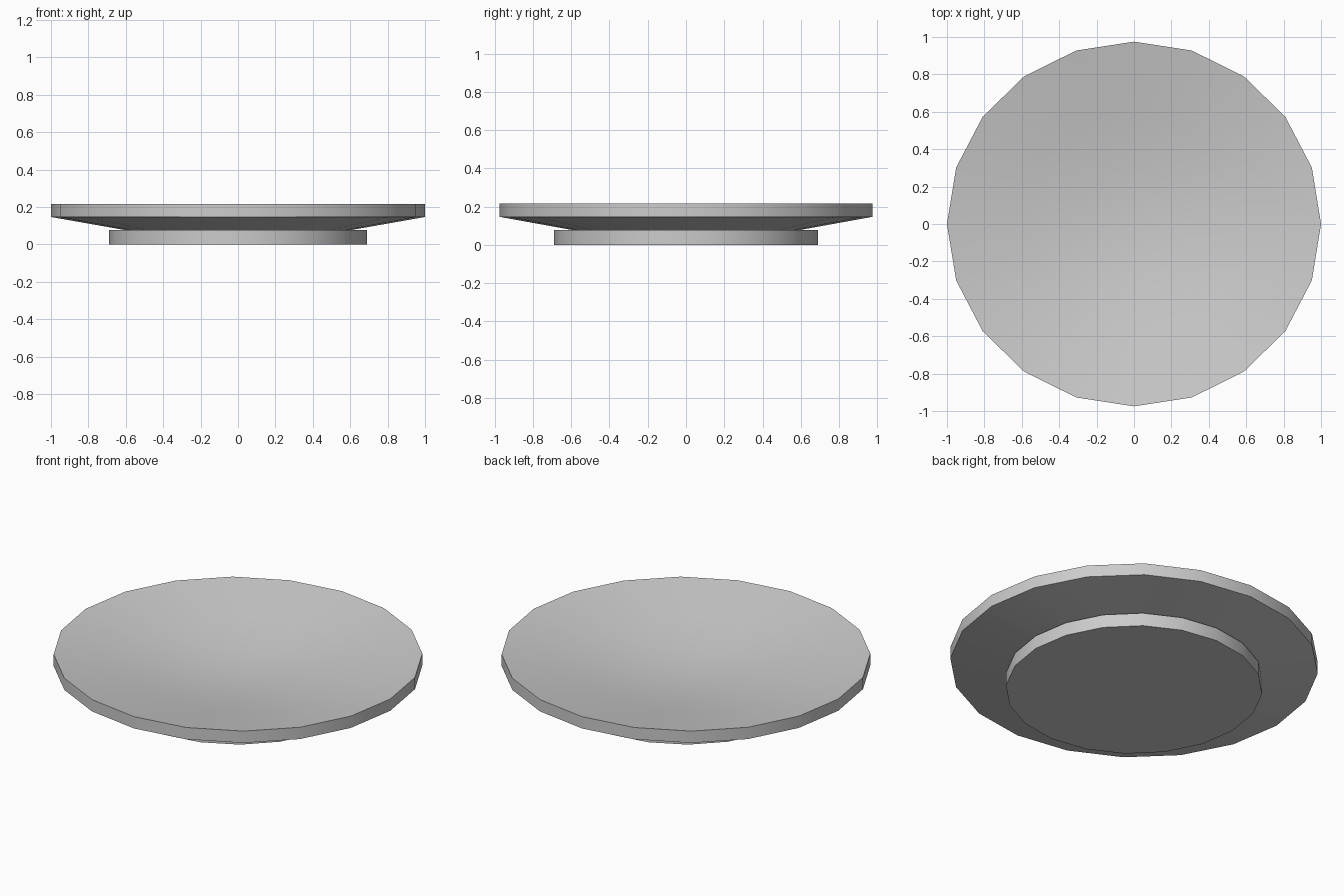
import bpy, bmesh, math

if "Cube" in bpy.data.objects:
    bpy.data.objects.remove(bpy.data.objects["Cube"])

SIDES = 20


def lathe(name, profile, y_scale=1.0):
    """Revolve (radius, z) points that start and end on the axis."""
    bm = bmesh.new()
    rings = []
    for r, z in profile:
        if r == 0:
            rings.append([bm.verts.new((0, 0, z))])
            continue
        ring = []
        for i in range(SIDES):
            a = 2 * math.pi * i / SIDES
            ring.append(bm.verts.new((r * math.cos(a), r * y_scale * math.sin(a), z)))
        rings.append(ring)
    for lower, upper in zip(rings, rings[1:]):
        for i in range(SIDES):
            j = (i + 1) % SIDES
            if len(lower) == 1:
                bm.faces.new((lower[0], upper[j], upper[i]))
            elif len(upper) == 1:
                bm.faces.new((lower[i], lower[j], upper[0]))
            else:
                bm.faces.new((lower[i], lower[j], upper[j], upper[i]))
    bmesh.ops.recalc_face_normals(bm, faces=bm.faces)
    mesh = bpy.data.meshes.new(name)
    bm.to_mesh(mesh)
    bm.free()
    obj = bpy.data.objects.new(name, mesh)
    bpy.context.collection.objects.link(obj)
    bpy.ops.object.select_all(action='DESELECT')
    obj.select_set(True)
    bpy.context.view_layer.objects.active = obj
    bpy.ops.object.shade_smooth_by_angle(angle=math.radians(30))
    return obj


# Shallow dish: underside and upper face are parallel, with an upright rim
THICKNESS = 0.07
under = [(0, 0.018), (0.3, 0.03), (0.62, 0.08), (1.0, 0.147)]
upper = [(r, z + THICKNESS) for r, z in reversed(under)]
dish = lathe("dish", under + upper, y_scale=0.975)

# Foot disc the dish rests on
foot = lathe("foot", [(0, 0), (0.69, 0), (0.69, 0.078), (0, 0.078)])
